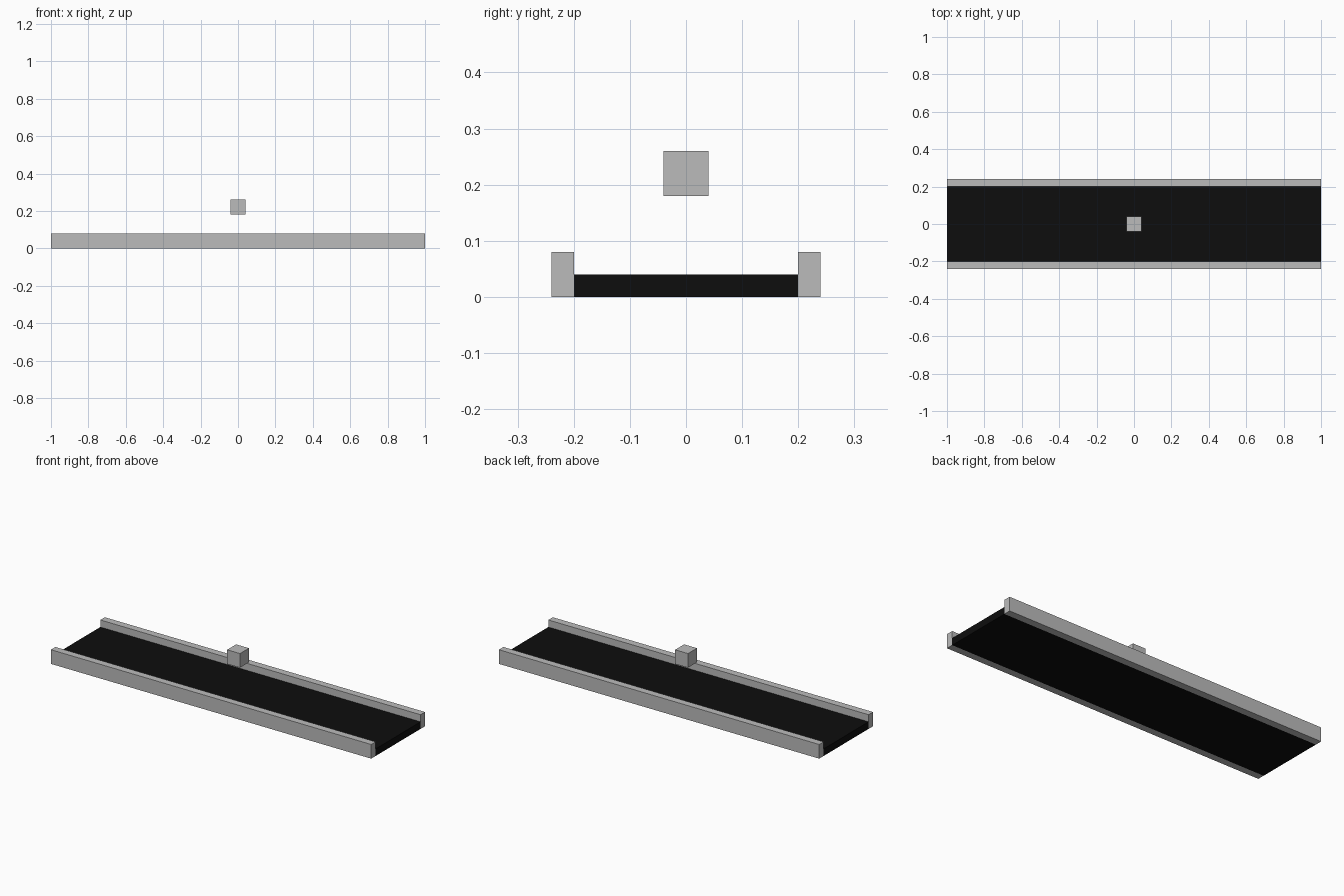
import bpy

# Remove the default object
cube = bpy.data.objects.get("Cube")
if cube:
    bpy.data.objects.remove(cube, do_unlink=True)


def make_material(name, color):
    mat = bpy.data.materials.new(name)
    mat.use_nodes = True
    mat.diffuse_color = color
    mat.node_tree.nodes["Principled BSDF"].inputs["Base Color"].default_value = color
    return mat


def add_box(name, size, center, mat):
    bpy.ops.mesh.primitive_cube_add(size=1, location=center)
    obj = bpy.context.object
    obj.name = name
    obj.scale = size
    bpy.ops.object.transform_apply(location=False, rotation=False, scale=True)
    obj.data.materials.append(mat)
    return obj


grey = make_material("light grey", (0.5, 0.5, 0.5, 1))
black = make_material("black", (0.004, 0.004, 0.004, 1))

# Flat belt between the rails
add_box("belt", (2, 0.40, 0.04), (0, 0, 0.02), black)

# Side rails, taller than the belt
for name, side in (("front_rail", -1), ("back_rail", 1)):
    add_box(name, (2, 0.04, 0.08), (0, side * 0.22, 0.04), grey)

# Small cube floating above the middle of the belt
add_box("floating_block", (0.08, 0.08, 0.08), (0, 0, 0.22), grey)
